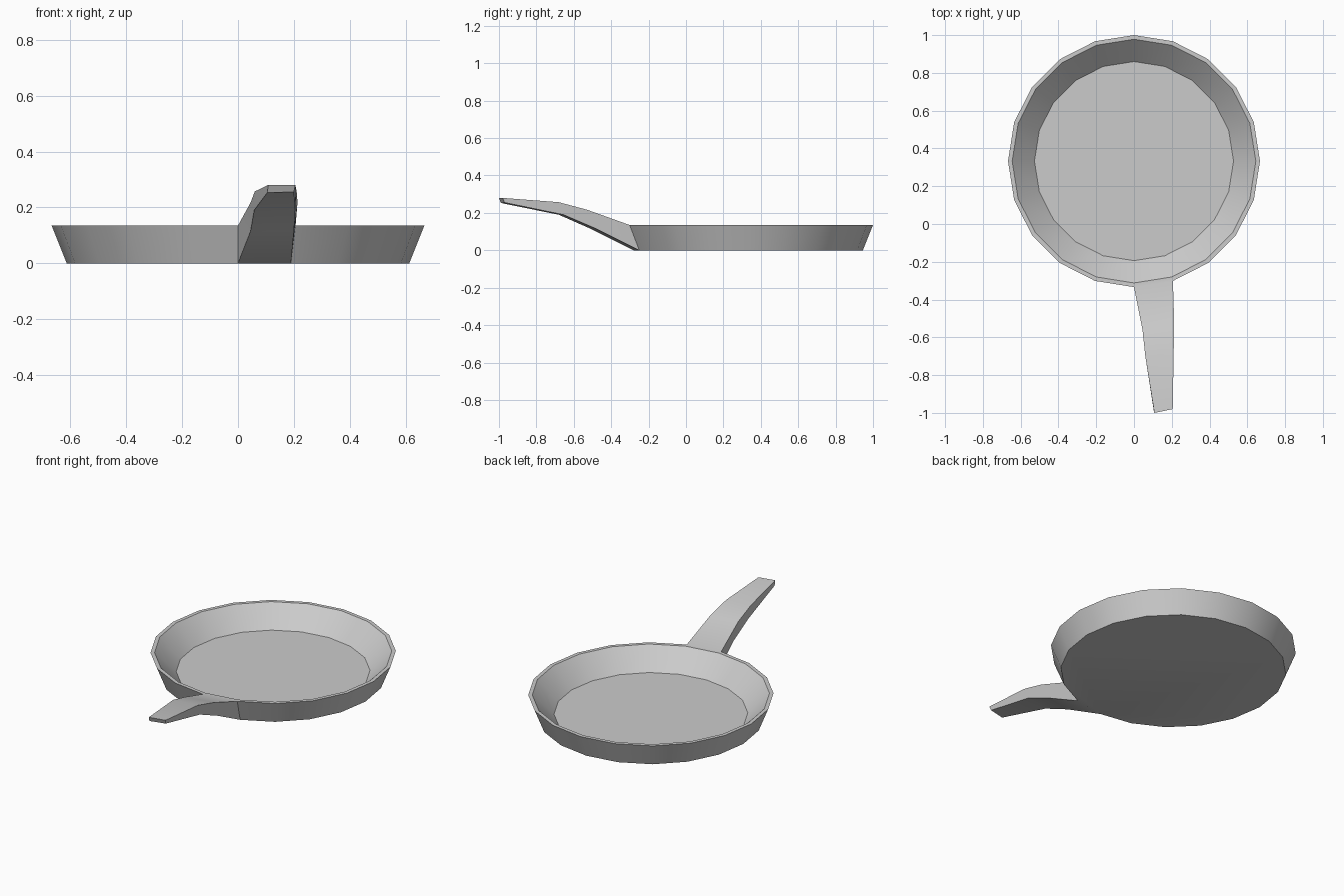
import bpy, bmesh, math

if "Cube" in bpy.data.objects:
    bpy.data.objects.remove(bpy.data.objects["Cube"])

SIDES = 20
CENTRE_Y = 0.333

bm = bmesh.new()


def ring(radius, z):
    verts = []
    for i in range(SIDES):
        a = math.radians(-90 + 360 / SIDES * i)
        verts.append(bm.verts.new((radius * math.cos(a), CENTRE_Y + radius * math.sin(a), z)))
    return verts


def bridge(low, high, skip=()):
    n = len(low)
    for i in range(n):
        if i not in skip:
            j = (i + 1) % n
            bm.faces.new((low[i], low[j], high[j], high[i]))


# Pan body: outer base, outer rim, inner rim, inner floor
outer_base = ring(0.613, 0.0)
outer_rim = ring(0.667, 0.135)
inner_rim = ring(0.645, 0.135)
inner_floor = ring(0.527, 0.019)
bridge(outer_base, outer_rim, skip=(0,))  # the handle grows from panel 0
bridge(outer_rim, inner_rim)
bridge(inner_rim, inner_floor)
bm.faces.new(inner_floor)
bm.faces.new(outer_base[::-1])

# Handle: sections given as bottom left, bottom right, top right, top left
sections = [
    [(0.045, -0.51, 0.115), (0.200, -0.48, 0.115), (0.213, -0.53, 0.217), (0.045, -0.56, 0.217)],
    [(0.058, -0.68, 0.190), (0.205, -0.655, 0.190), (0.210, -0.68, 0.257), (0.060, -0.70, 0.257)],
    [(0.105, -0.99, 0.253), (0.200, -0.97, 0.255), (0.205, -0.98, 0.280), (0.108, -1.00, 0.280)],
]
loop = [outer_base[0], outer_base[1], outer_rim[1], outer_rim[0]]
for section in sections:
    nxt = [bm.verts.new(p) for p in section]
    bridge(loop, nxt)
    loop = nxt
bm.faces.new(loop)

bmesh.ops.recalc_face_normals(bm, faces=bm.faces[:])
mesh = bpy.data.meshes.new("frying_pan")
bm.to_mesh(mesh)
bm.free()
pan = bpy.data.objects.new("frying_pan", mesh)
bpy.context.collection.objects.link(pan)

# Smooth walls with sharp rims
bpy.context.view_layer.objects.active = pan
pan.select_set(True)
bpy.ops.object.shade_smooth_by_angle(angle=math.radians(30))
